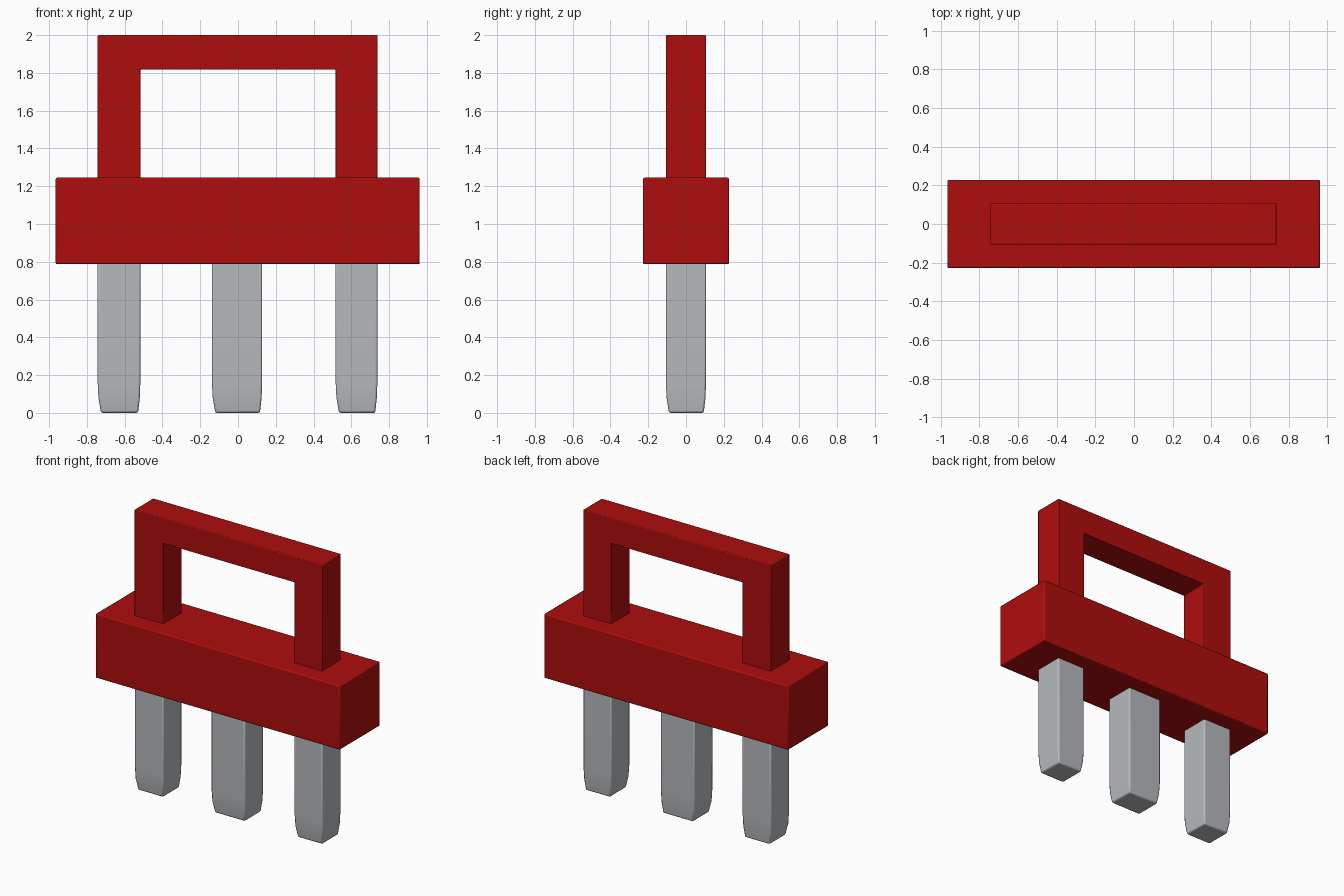
import bpy
import bmesh

cube = bpy.data.objects.get("Cube")
if cube:
    bpy.data.objects.remove(cube, do_unlink=True)


def material(name, color, metallic=0.0):
    mat = bpy.data.materials.new(name)
    mat.use_nodes = True
    mat.diffuse_color = color
    bsdf = next(n for n in mat.node_tree.nodes if n.type == 'BSDF_PRINCIPLED')
    bsdf.inputs["Base Color"].default_value = color
    return mat


red = material("red plastic", (0.43, 0.004, 0.004, 1))
grey = material("pin grey", (0.47, 0.49, 0.51, 1))


def finish(name, bm, mat, bevel):
    bmesh.ops.recalc_face_normals(bm, faces=bm.faces)
    mesh = bpy.data.meshes.new(name)
    bm.to_mesh(mesh)
    bm.free()
    mesh.materials.append(mat)
    obj = bpy.data.objects.new(name, mesh)
    bpy.context.collection.objects.link(obj)
    mod = obj.modifiers.new("soft edges", 'BEVEL')
    mod.width = bevel
    mod.segments = 2
    mod.limit_method = 'ANGLE'
    bpy.context.view_layer.objects.active = obj
    bpy.ops.object.select_all(action='DESELECT')
    obj.select_set(True)
    bpy.ops.object.shade_smooth_by_angle()
    return obj


def stack(name, sections, mat, bevel):
    """Join rectangular sections (x0, x1, y0, y1, z) from bottom to top."""
    bm = bmesh.new()
    rings = [[bm.verts.new(p) for p in ((x0, y0, z), (x1, y0, z), (x1, y1, z), (x0, y1, z))]
             for x0, x1, y0, y1, z in sections]
    bm.faces.new(rings[0])
    bm.faces.new(rings[-1])
    for low, high in zip(rings, rings[1:]):
        for i in range(4):
            j = (i + 1) % 4
            bm.faces.new((low[i], low[j], high[j], high[i]))
    return finish(name, bm, mat, bevel)


def extrude_profile(name, points, half_depth, mat, bevel):
    bm = bmesh.new()
    face = bm.faces.new([bm.verts.new((x, -half_depth, z)) for x, z in points])
    geom = bmesh.ops.extrude_face_region(bm, geom=[face])["geom"]
    verts = [g for g in geom if isinstance(g, bmesh.types.BMVert)]
    bmesh.ops.translate(bm, verts=verts, vec=(0, 2 * half_depth, 0))
    return finish(name, bm, mat, bevel)


# Main block
stack("body_block", [(-0.965, 0.962, -0.228, 0.228, z) for z in (0.787, 1.245)], red, 0.008)

# Squared arch handle, seated into the block
extrude_profile("handle", [(-0.743, 1.2), (-0.743, 2), (0.738, 2), (0.738, 1.2),
                           (0.517, 1.2), (0.517, 1.817), (-0.517, 1.817), (-0.517, 1.2)],
                0.106, red, 0.005)

# Three pins with tapered tips
for name, x0, x1 in (("right_pin", -0.743, -0.517),
                     ("middle_pin", -0.138, 0.128),
                     ("left_pin", 0.517, 0.738)):
    stack(name, [(x0 + 0.018, x1 - 0.012, -0.09, 0.094, 0),
                 (x0 + 0.004, x1 - 0.003, -0.103, 0.103, 0.08),
                 (x0, x1, -0.106, 0.106, 0.16),
                 (x0, x1, -0.106, 0.106, 0.82)], grey, 0.009)
